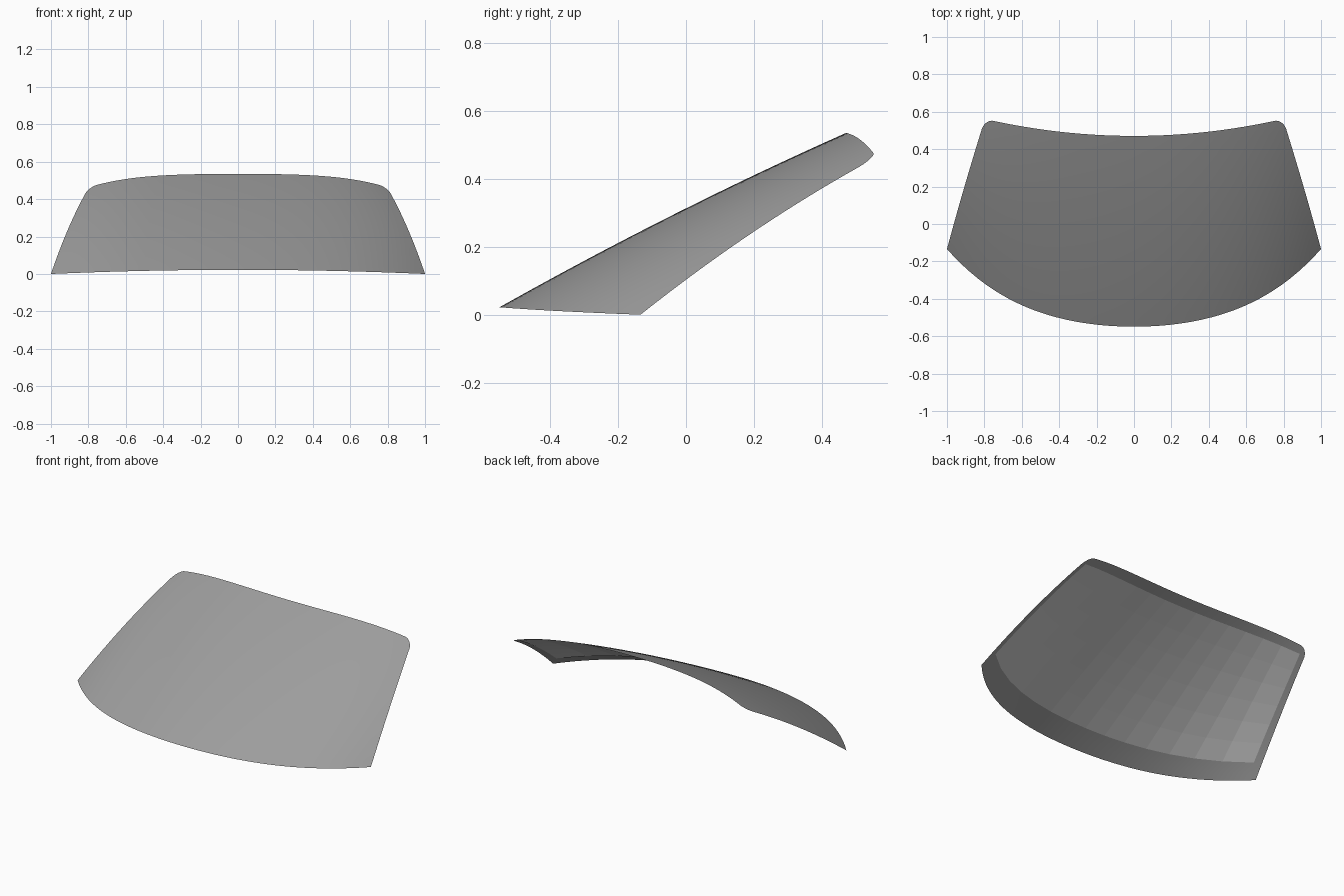
import bpy, math

if "Cube" in bpy.data.objects:
    bpy.data.objects.remove(bpy.data.objects["Cube"])


def surface(s, v):
    """Point on the curved glass: s across (-1..1), v from bottom to top (0..1)."""
    # Rounded upper corners
    v0, r = 0.92, 0.055
    if v > v0:
        t = min(1, (v - v0) / (1 - v0))
        s *= 1 - r * (1 - math.sqrt(max(0, 1 - t * t)))
    xb, xt = s, 0.797 * s
    bottom = (xb, -0.549 + 0.266 * xb**2 + 0.149 * xb**4, 0.022 * (1 - xb**2))
    top = (xt, 0.471 + 0.142 * xt**2, 0.535 - 0.03 * xt**2 - 0.13 * xt**4)
    p = [a + (b - a) * v for a, b in zip(bottom, top)]
    bulge = 4 * v * (1 - v)
    p[2] += bulge * (0.015 + 0.007 * s * s)
    p[0] += bulge * 0.004 * s
    return p


def sheet(name, ss, vs, flip=False, drop=0.0):
    verts = []
    for v in vs:
        for s in ss:
            x, y, z = surface(s, v)
            verts.append((x, y, z - drop))
    n = len(ss)
    faces = []
    for j in range(len(vs) - 1):
        for i in range(n - 1):
            a = j * n + i
            f = (a, a + 1, a + n + 1, a + n)
            faces.append(f[::-1] if flip else f)
    me = bpy.data.meshes.new(name)
    me.from_pydata(verts, [], faces)
    ob = bpy.data.objects.new(name, me)
    bpy.context.collection.objects.link(ob)
    return ob


def spread(a, b, n):
    return [a + (b - a) * i / n for i in range(n + 1)]


# Outer smooth windscreen with closely spaced rows at the rounded corners
rows = spread(0, 0.92, 18) + [0.92 + 0.08 * math.sin(math.pi / 2 * i / 10) for i in range(1, 11)]
outer = sheet("windscreen_outer", spread(-1, 1, 48), rows)
outer.data.polygons.foreach_set("use_smooth", [True] * len(outer.data.polygons))
tint = bpy.data.materials.new("dark_tint")
tint.diffuse_color = (0.34, 0.34, 0.34, 1)
tint.use_nodes = True
tint.node_tree.nodes["Principled BSDF"].inputs["Base Color"].default_value = tint.diffuse_color
outer.data.materials.append(tint)

# Inner faceted pane, inset so the dark border band shows around it
sheet("windscreen_inner_pane", spread(-0.965, 0.965, 14), spread(0.125, 0.94, 6),
      flip=True, drop=0.0015)
